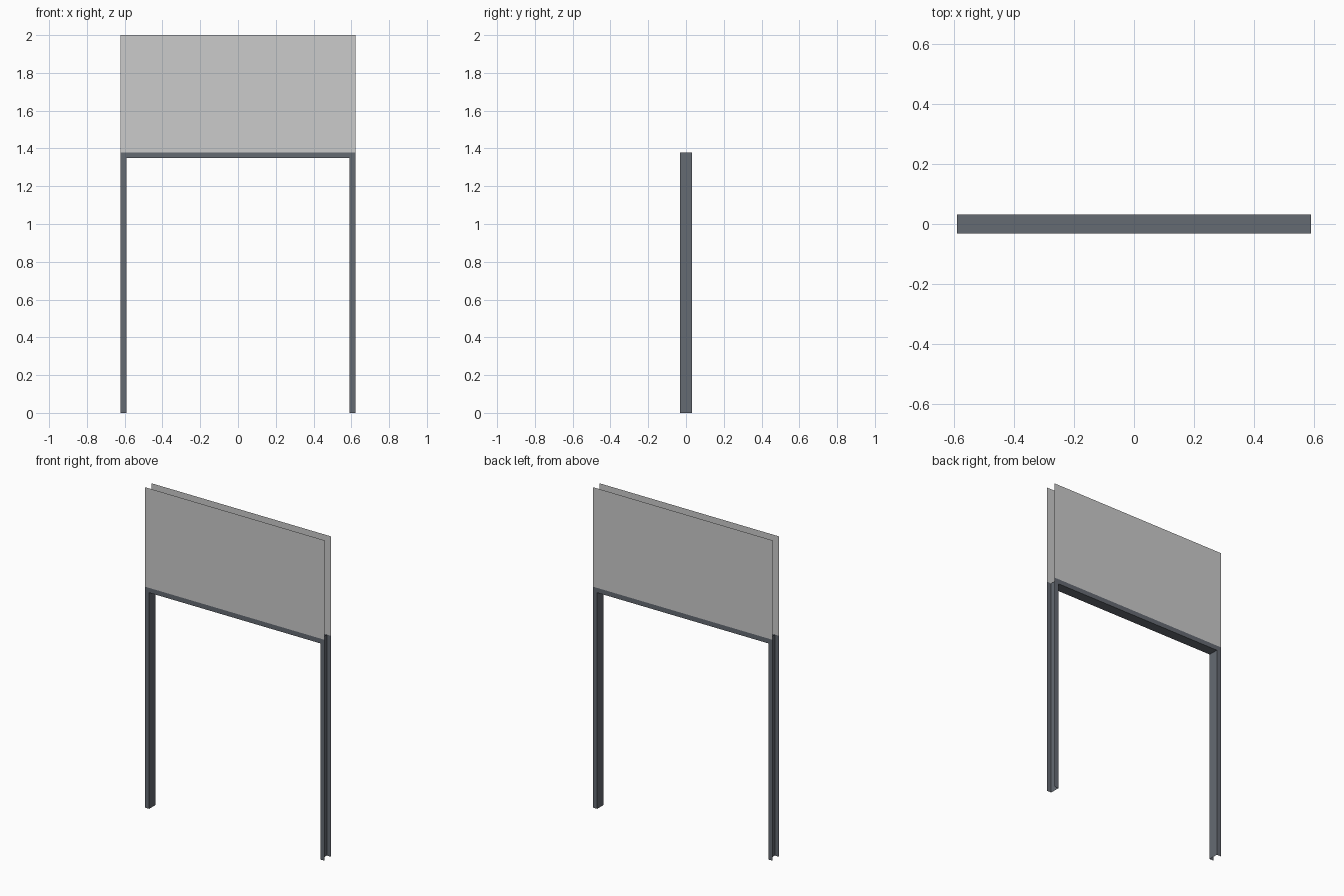
import bpy
from mathutils import Vector

if "Cube" in bpy.data.objects:
    bpy.data.objects.remove(bpy.data.objects["Cube"])

HALF_W = 0.621      # outer half width
HALF_D = 0.032      # half depth of the channel
LIP = 0.03          # flange width of the channel
FRAME_TOP = 1.379
TOP = 2.0

steel = bpy.data.materials.new("dark_steel")
steel.diffuse_color = (0.13, 0.145, 0.17, 1)
steel.use_nodes = True
steel.node_tree.nodes["Principled BSDF"].inputs["Base Color"].default_value = steel.diffuse_color


def sheet(name, path, sweep, mat=None):
    """Sweep an open path of points along a vector into a thin sheet."""
    n = len(path)
    base = [Vector(p) for p in path]
    verts = base + [p + Vector(sweep) for p in base]
    faces = [(i, i + 1, n + i + 1, n + i) for i in range(n - 1)]
    mesh = bpy.data.meshes.new(name)
    mesh.from_pydata(verts, [], faces)
    obj = bpy.data.objects.new(name, mesh)
    bpy.context.collection.objects.link(obj)
    if mat:
        mesh.materials.append(mat)
    return obj


inner = HALF_W - LIP

# Upright U-channels, open outwards
for side, label in ((-1, "left"), (1, "right")):
    path = [(side * HALF_W, -HALF_D, 0), (side * inner, -HALF_D, 0),
            (side * inner, HALF_D, 0), (side * HALF_W, HALF_D, 0)]
    if side > 0:
        path.reverse()
    sheet(label + "_leg", path[::-1], (0, 0, FRAME_TOP), steel)

# Crossbar U-channel, open upwards
low = FRAME_TOP - LIP
sheet("crossbar", [(-inner, HALF_D, FRAME_TOP), (-inner, HALF_D, low),
                   (-inner, -HALF_D, low), (-inner, -HALF_D, FRAME_TOP)],
      (2 * inner, 0, 0), steel)

# Front and back sign panels, each facing outwards
for side, label in ((-1, "front"), (1, "back")):
    x = side * HALF_W
    sheet(label + "_panel", [(x, side * HALF_D, FRAME_TOP), (-x, side * HALF_D, FRAME_TOP)],
          (0, 0, TOP - FRAME_TOP))
